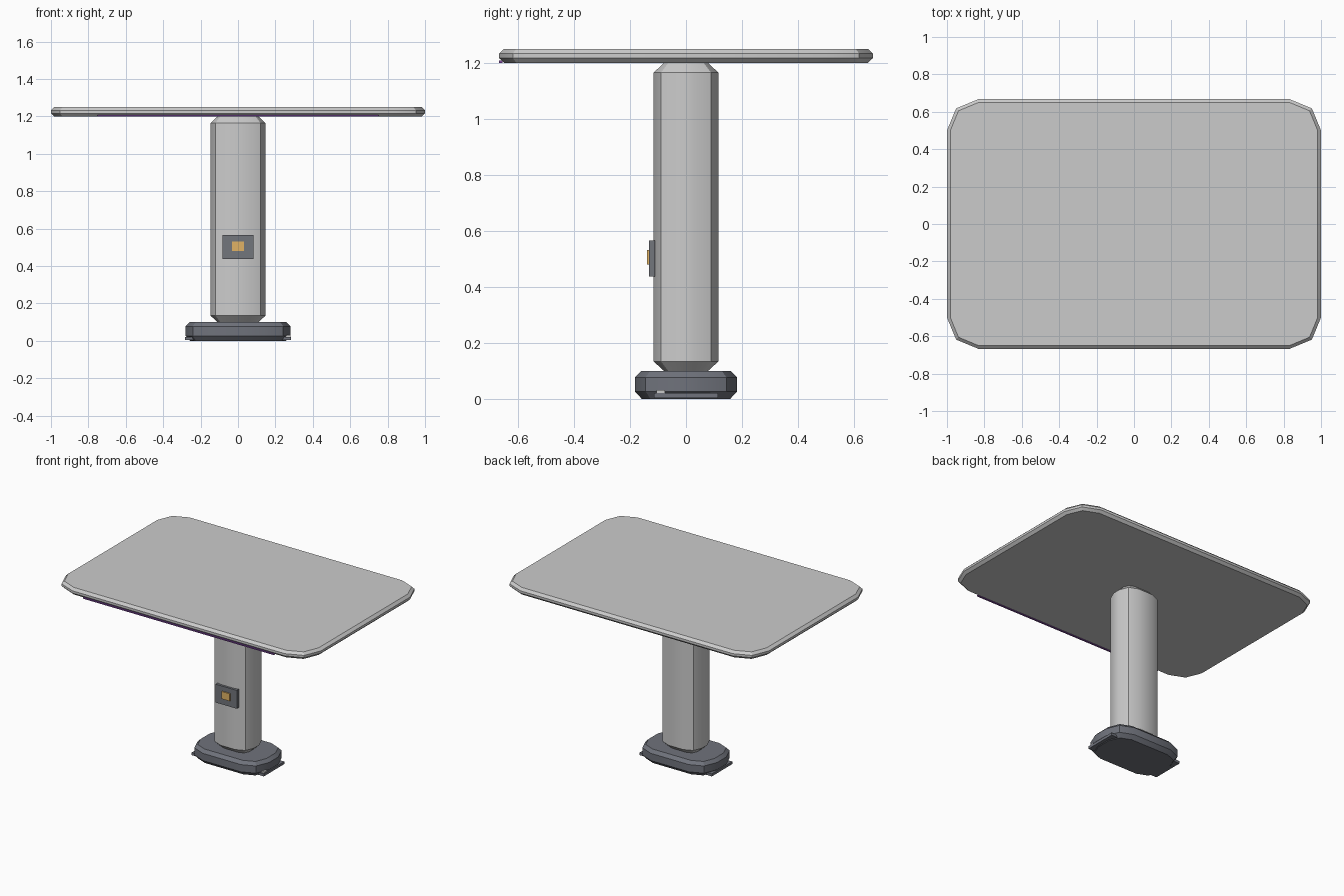
import bpy, math

if "Cube" in bpy.data.objects:
    bpy.data.objects.remove(bpy.data.objects["Cube"])


def material(name, rgb):
    m = bpy.data.materials.new(name)
    m.diffuse_color = (*rgb, 1)
    m.use_nodes = True
    m.node_tree.nodes["Principled BSDF"].inputs["Base Color"].default_value = m.diffuse_color
    return m


def finish(name, verts, faces, mat):
    me = bpy.data.meshes.new(name)
    me.from_pydata(verts, [], faces)
    ob = bpy.data.objects.new(name, me)
    bpy.context.collection.objects.link(ob)
    if mat:
        me.materials.append(mat)
    return ob


def rounded_ring(hx, hy, r, z, segs=2):
    """Rounded rectangle outline, counter-clockwise."""
    pts = []
    for q, (sx, sy) in enumerate([(1, 1), (-1, 1), (-1, -1), (1, -1)]):
        for i in range(segs + 1):
            a = math.pi / 2 * (q + i / segs)
            pts.append((sx * (hx - r) + r * math.cos(a),
                        sy * (hy - r) + r * math.sin(a), z))
    return pts


def slab(name, hx, hy, r, levels, mat=None):
    """Loft rounded rectangles through (z, inset) levels and cap both ends."""
    verts, faces = [], []
    for z, d in levels:
        verts += rounded_ring(hx - d, hy - d, r - d, z)
    n = len(verts) // len(levels)
    for k in range(len(levels) - 1):
        for i in range(n):
            j = (i + 1) % n
            faces.append((k * n + i, k * n + j, (k + 1) * n + j, (k + 1) * n + i))
    faces.append(tuple(reversed(range(n))))
    faces.append(tuple(range(len(verts) - n, len(verts))))
    ob = finish(name, verts, faces, mat)
    bpy.ops.object.select_all(action='DESELECT')
    ob.select_set(True)
    bpy.context.view_layer.objects.active = ob
    bpy.ops.object.shade_smooth_by_angle(angle=math.radians(30))
    return ob


def box(name, x, y, z, mat=None):
    verts = [(a, b, c) for c in z for b in y for a in x]
    faces = [(0, 2, 3, 1), (4, 5, 7, 6), (0, 1, 5, 4),
             (2, 6, 7, 3), (0, 4, 6, 2), (1, 3, 7, 5)]
    return finish(name, verts, faces, mat)


dark = material("dark_metal", (0.16, 0.17, 0.20))
panel = material("panel_grey", (0.17, 0.18, 0.20))
gold = material("amber", (0.75, 0.45, 0.13))
purple = material("purple_glow", (0.22, 0.07, 0.36))
pale = material("pale_grey", (0.7, 0.7, 0.7))

# Top, column and foot
slab("table_top", 1.0, 0.667, 0.167,
     [(1.20, 0.018), (1.217, 0), (1.233, 0), (1.25, 0.018)])
slab("column", 0.147, 0.116, 0.09,
     [(0.10, 0.038), (0.135, 0), (1.165, 0), (1.20, 0.038)])
slab("foot", 0.28, 0.182, 0.13,
     [(0.0, 0.025), (0.027, 0), (0.078, 0), (0.10, 0.022)], dark)

# Thin plate under the foot with its small indicator
box("foot_plate", (-0.283, 0.283), (-0.115, 0.115), (0.004, 0.022), dark)
box("foot_indicator", (0.255, 0.28), (-0.105, -0.075), (0.02, 0.032), pale)

# Control panel on the column
box("control_panel", (-0.083, 0.083), (-0.132, -0.11), (0.437, 0.567), panel)
box("panel_button", (-0.032, 0.032), (-0.14, -0.13), (0.48, 0.532), gold)

# Light strip beneath the front edge
box("light_strip", (-0.75, 0.75), (-0.668, -0.655), (1.20, 1.208), purple)
